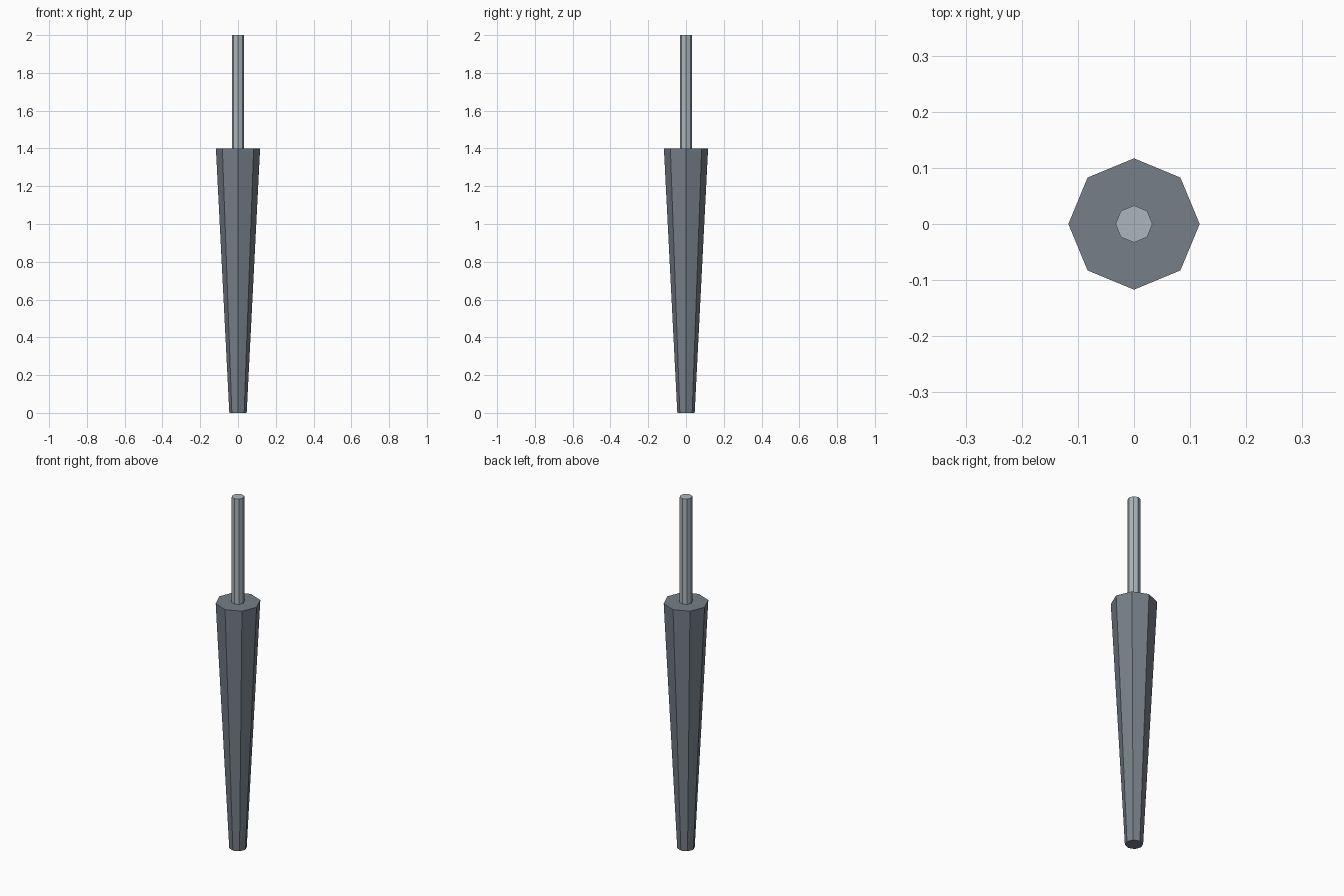
import bpy

if "Cube" in bpy.data.objects:
    bpy.data.objects.remove(bpy.data.objects["Cube"])


def octagonal_part(name, r_bottom, r_top, z0, z1, color):
    # Eight-sided frustum with vertices on the x and y axes
    bpy.ops.mesh.primitive_cone_add(vertices=8, radius1=r_bottom, radius2=r_top,
                                    depth=z1 - z0, location=(0, 0, (z0 + z1) / 2))
    obj = bpy.context.object
    obj.name = name
    mat = bpy.data.materials.new(name + "_material")
    mat.diffuse_color = color
    mat.use_nodes = True
    mat.node_tree.nodes["Principled BSDF"].inputs["Base Color"].default_value = mat.diffuse_color
    obj.data.materials.append(mat)
    return obj


# Tapered dark body, narrow at the bottom
octagonal_part("tapered_body", 0.046, 0.117, 0.0, 1.4, (0.18, 0.21, 0.245, 1))

# Thin light rod rising from the body
octagonal_part("top_rod", 0.033, 0.033, 1.4, 2.0, (0.40, 0.47, 0.51, 1))
